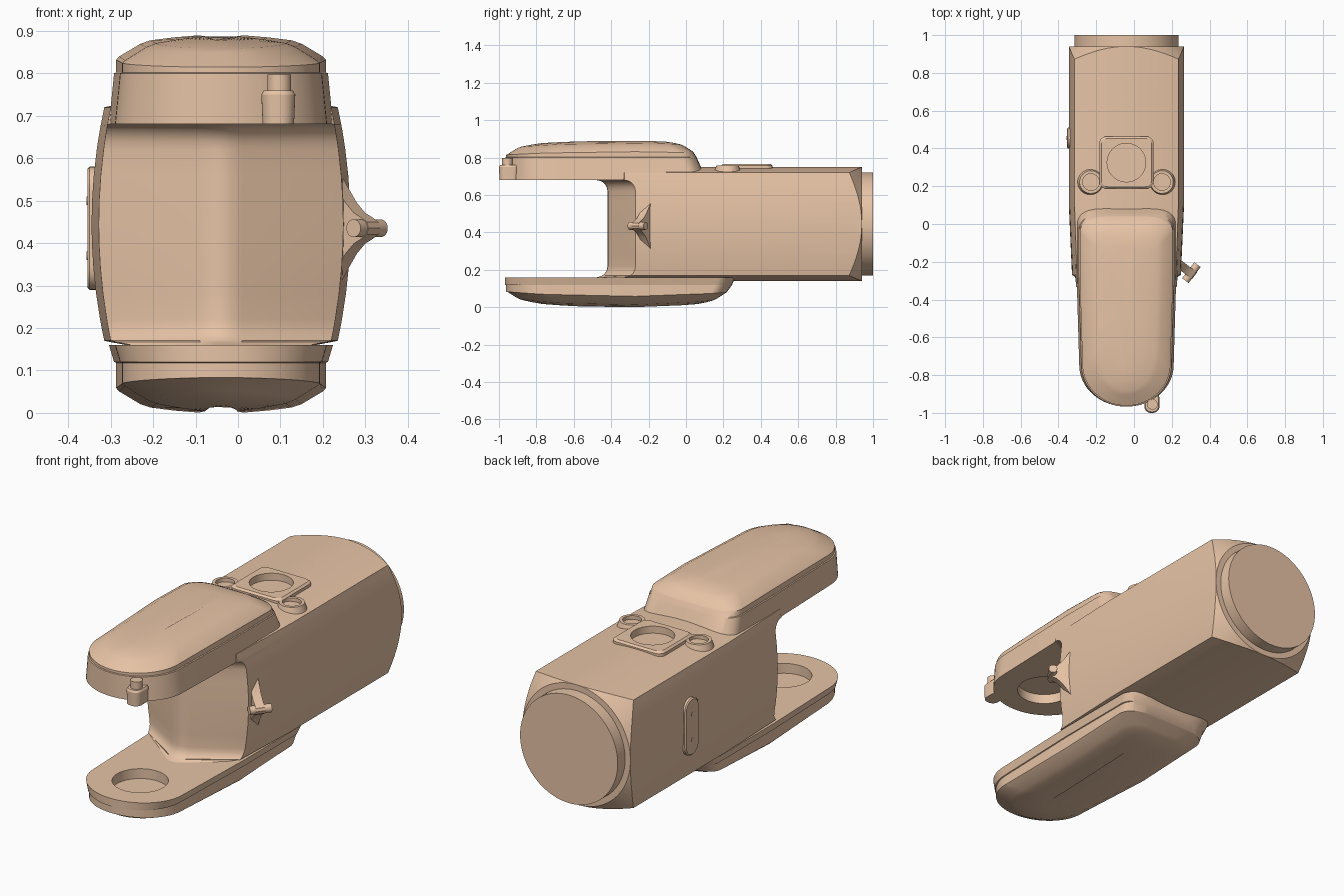
import bpy, bmesh
from math import sin, cos, pi, sqrt, radians
from mathutils import Vector, Matrix

if "Cube" in bpy.data.objects:
    bpy.data.objects.remove(bpy.data.objects["Cube"])

CX, H = -0.04, 0.89          # body centre line and overall height
mat = bpy.data.materials.new("orange_paint")
mat.diffuse_color = (0.8, 0.55, 0.38, 1)
mat.use_nodes = True
mat.node_tree.nodes["Principled BSDF"].inputs["Base Color"].default_value = mat.diffuse_color


def finish(name, bm):
    bmesh.ops.recalc_face_normals(bm, faces=bm.faces)
    me = bpy.data.meshes.new(name)
    bm.to_mesh(me)
    bm.free()
    me.materials.append(mat)
    ob = bpy.data.objects.new(name, me)
    bpy.context.collection.objects.link(ob)
    return ob


def loft(name, rings):
    bm = bmesh.new()
    vs = [[bm.verts.new(p) for p in r] for r in rings]
    n = len(vs[0])
    for a, b in zip(vs, vs[1:]):
        for i in range(n):
            j = (i + 1) % n
            bm.faces.new((a[i], a[j], b[j], b[i]))
    bm.faces.new(vs[0])
    bm.faces.new(vs[-1])
    return finish(name, bm)


def rod(name, a, b, r1, r2=None, seg=48):
    a, b = Vector(a), Vector(b)
    d = b - a
    m = Matrix.Translation((a + b) / 2) @ d.to_track_quat('Z', 'Y').to_matrix().to_4x4()
    bm = bmesh.new()
    bmesh.ops.create_cone(bm, cap_ends=True, segments=seg, radius1=r1,
                          radius2=r1 if r2 is None else r2, depth=d.length, matrix=m)
    return finish(name, bm)


def boolean(ob, cutter, op='DIFFERENCE'):
    mod = ob.modifiers.new("cut", 'BOOLEAN')
    mod.object, mod.operation, mod.solver = cutter, op, 'EXACT'
    bpy.context.view_layer.objects.active = ob
    bpy.ops.object.modifier_apply(modifier=mod.name)
    bpy.data.objects.remove(cutter)


def mirrored(half):
    return half + [(-x, y) for x, y in reversed(half) if x > 1e-6]


def rounded(hx, hy, r, seg=8):
    pts = []
    for k, (sx, sy) in enumerate(((1, 1), (-1, 1), (-1, -1), (1, -1))):
        for i in range(seg + 1):
            t = pi / 2 * (k + i / seg)
            pts.append((sx * (hx - r) + r * cos(t), sy * (hy - r) + r * sin(t)))
    return pts


# Main housing: bowed sides, crowned top and bottom, V-shaped front wall with fillets
def fillet(z, r=0.06):
    d = max(0, min(0.68 - z, z - 0.16))
    return 0 if d >= r else r - sqrt(r * r - (r - d) ** 2)


def body_ring(z, s=1.0):
    w = 0.305 - 0.03 * (min(0.275, abs(z - 0.445)) / 0.275) ** 2
    f = fillet(z)
    half = [(0, -0.42 - f), (0.025, -0.416 - f), (0.05, -0.404 - f),
            (w * 0.945, -0.27 - f), (w, 0.1), (w, 0.96), (0, 0.96)]
    return [(CX + x * s, y, z) for x, y in mirrored(half)]


crown = [(0.72 + 0.03 * (1 - s * s), s) for s in (0.95, 0.8, 0.6, 0.4, 0.2, 0.05)]
side = [0.17, 0.175, 0.185, 0.2, 0.22, 0.28, 0.34, 0.4, 0.445, 0.5, 0.56,
        0.62, 0.64, 0.655, 0.668, 0.675, 0.68, 0.72]
rings = [body_ring(H - z, s) for z, s in reversed(crown)]
rings += [body_ring(z) for z in side] + [body_ring(z, s) for z, s in crown]
body = loft("housing", rings)
boolean(body, rod("cone_cut", (CX, 0.94, 0.445), (CX, -1.06, 0.445), 0.305, 2.8, 128), 'INTERSECT')
rod("end_flange", (CX, 0.9, 0.445), (CX, 1.0, 0.445), 0.275, seg=96)


# Fork arms: rounded nose, crowned outer cover, bearing recess on the inside
def arm(name, inner, seam, back, k, flip):
    levels = [(inner, -0.012), (seam, 0), (seam + 0.002, 0.005), (0.832, 0.005), (0.84, 0.012),
              (0.87, 0.062), (0.878, 0.085), (0.885, 0.14), (0.89, 0.2)]
    rings = []
    for z, ins in levels:
        wn, wb = 0.238 - ins, 0.252 - ins
        yn, yb = -0.967 + max(ins, 0), back - (z - 0.75) * 0.45 - max(0, ins - 0.012) * 0.7
        half = []
        for i in range(17):
            t = pi / 2 * i / 16
            half.append((wn * sin(t), yn + 0.22 * (1 - cos(t))))
        half.append((wb, -0.27))
        for i in range(13):
            t = pi / 2 * i / 12
            half.append((wb * cos(t) ** 0.45 if i < 12 else 0, yb - 0.09 * (1 - sin(t))))
        ring = []
        for x, y in mirrored(half):
            zz = z - k * (y + 0.35) ** 2 * min(1, max(0, (z - 0.805) / 0.04))
            ring.append((CX + x, y, H - zz if flip else zz))
        rings.append(ring)
    ob = loft(name, rings)
    z0, z1 = inner - 0.05, inner + 0.05
    if flip:
        z0, z1 = H - z0, H - z1
    boolean(ob, rod("recess_cut", (CX, -0.73, z0), (CX, -0.73, z1), 0.13, seg=64))


arm("upper_arm", 0.68, 0.80, 0.08, 0.07, False)
arm("lower_arm", 0.73, 0.77, 0.255, 0.1, True)

# Square port on top with a round opening
pad = loft("port_pad", [[(CX + x, 0.325 + y, z) for x, y in rounded(0.143 - i, 0.138 - i, 0.035)]
                        for z, i in ((0.72, 0), (0.757, 0), (0.766, 0.01))])
for ob in (pad, body):
    boolean(ob, rod("port_cut", (CX, 0.325, 0.73), (CX, 0.325, 0.8), 0.102, seg=64))

# Two conical connector bosses
for sx, nm in ((-1, "left"), (1, "right")):
    x = CX + sx * 0.188
    boss = rod(nm + "_boss", (x, 0.222, 0.70), (x, 0.222, 0.757), 0.078, 0.06)
    boolean(boss, rod("boss_cut", (x, 0.222, 0.738), (x, 0.222, 0.8), 0.044))

# Oval cover plate on the left side with two screws
loft("side_cover", [[(x, 0.455 + a, 0.435 + b) for a, b in rounded(0.055 - i, 0.145 - i, 0.054 - i)]
                    for x, i in ((-0.32, 0), (-0.35, 0), (-0.355, 0.006))])
for z in (0.37, 0.50):
    rod("cover_screw", (-0.34, 0.455, z), (-0.357, 0.455, z), 0.01, seg=16)

# Bell-shaped bracket on the right side, with a crossing pin
u, n = Vector((0.8, -0.6, 0)), Vector((0.6, 0.8, 0))
prof = [(-0.04, 0.145), (0.0, 0.125), (0.02, 0.095), (0.045, 0.06), (0.07, 0.036),
        (0.09, 0.026), (0.108, 0.015), (0.113, 0.0)]
prof += [(a, -b) for a, b in reversed(prof[:-1])]
base = Vector((0.235, -0.2, 0.435))
loft("side_bracket", [[base + u * a + n * t + Vector((0, 0, b)) for a, b in prof]
                      for t in (-0.03, 0.015)])
rod("bracket_pin", (0.272, -0.3, 0.435), (0.336, -0.215, 0.435), 0.021, seg=24)

# Stop lug and pin on the upper nose
loft("nose_lug", [[(0.095 + x, -0.945 + y, z) for x, y in rounded(0.04 - i, 0.055 - i, 0.035 - i)]
                  for z, i in ((0.68, 0.003), (0.75, 0), (0.76, 0.006))])
rod("nose_pin", (0.097, -0.955, 0.74), (0.097, -0.955, 0.797), 0.028, seg=32)

# Smooth shading with crisp edges
for ob in bpy.context.scene.objects:
    ob.select_set(True)
    bpy.context.view_layer.objects.active = ob
bpy.ops.object.shade_smooth_by_angle(angle=radians(28))
